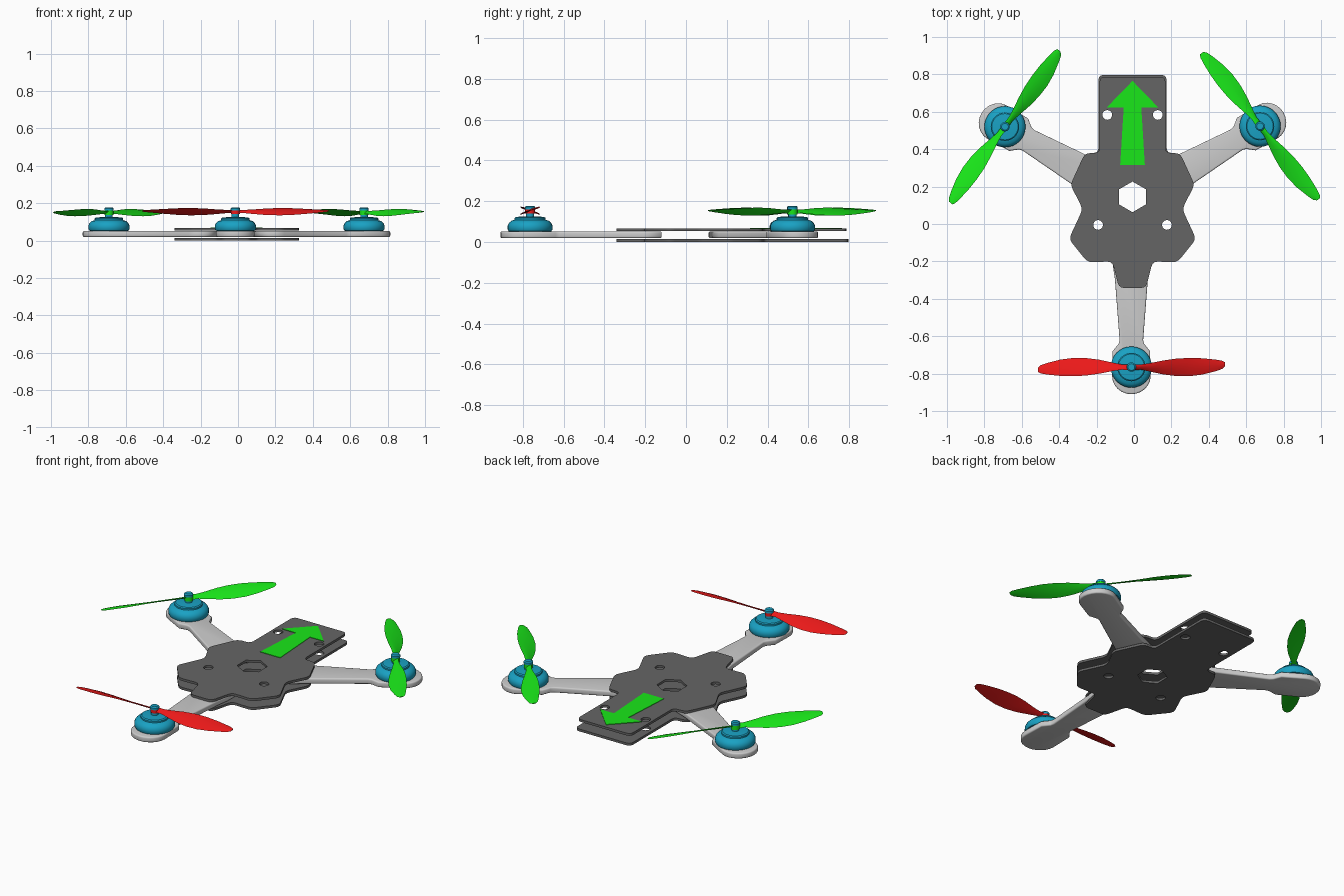
import bpy, bmesh
from math import sin, cos, pi, radians
from mathutils import Vector, Matrix

if "Cube" in bpy.data.objects:
    bpy.data.objects.remove(bpy.data.objects["Cube"])

CX = -0.008


def material(name, rgb):
    m = bpy.data.materials.new(name)
    m.diffuse_color = (*rgb, 1)
    m.use_nodes = True
    m.node_tree.nodes["Principled BSDF"].inputs["Base Color"].default_value = m.diffuse_color
    return m


PLATE = material("dark_grey", (0.13, 0.13, 0.13))
GREEN = material("green", (0.01, 0.8, 0.01))
RED = material("red", (0.85, 0.01, 0.01))
TEAL = material("teal", (0.01, 0.36, 0.55))


def rounded(pts, r):
    # replaces each corner with a short curve
    out = []
    for i, p in enumerate(pts):
        p = Vector(p)
        a, b = Vector(pts[i - 1]) - p, Vector(pts[(i + 1) % len(pts)]) - p
        a = p + a.normalized() * min(r, a.length * 0.45)
        b = p + b.normalized() * min(r, b.length * 0.45)
        for t in (0, 0.33, 0.67, 1):
            out.append(a * (1 - t) ** 2 + p * 2 * t * (1 - t) + b * t * t)
    return out


def circle(x, y, r, n=20, turn=0.0):
    return [(x + r * cos(turn + 2 * pi * i / n), y + r * sin(turn + 2 * pi * i / n)) for i in range(n)]


def slab(name, outlines, z0, z1, mat=None, bevel=0.0):
    # extruded flat outline; further outlines become holes
    cu = bpy.data.curves.new(name, 'CURVE')
    cu.dimensions = '2D'
    cu.fill_mode = 'BOTH'
    cu.extrude = (z1 - z0) / 2 - bevel
    cu.bevel_depth = bevel
    cu.offset = -bevel
    cu.bevel_resolution = 2
    for pts in outlines:
        s = cu.splines.new('POLY')
        s.points.add(len(pts) - 1)
        for sp, p in zip(s.points, pts):
            sp.co = (p[0], p[1], 0, 1)
        s.use_cyclic_u = True
    ob = bpy.data.objects.new(name, cu)
    bpy.context.collection.objects.link(ob)
    ob.location.z = (z0 + z1) / 2
    bpy.ops.object.select_all(action='DESELECT')
    bpy.context.view_layer.objects.active = ob
    ob.select_set(True)
    bpy.ops.object.convert(target='MESH')
    ob = bpy.context.object
    ob.name = name
    bm = bmesh.new()
    bm.from_mesh(ob.data)
    bmesh.ops.remove_doubles(bm, verts=bm.verts, dist=1e-5)
    bmesh.ops.recalc_face_normals(bm, faces=bm.faces)
    bm.to_mesh(ob.data)
    bm.free()
    if mat:
        ob.data.materials.clear()
        ob.data.materials.append(mat)
    return ob


def from_bmesh(name, bm, mat, angle=35):
    bmesh.ops.recalc_face_normals(bm, faces=bm.faces)
    me = bpy.data.meshes.new(name)
    bm.to_mesh(me)
    bm.free()
    me.materials.append(mat)
    ob = bpy.data.objects.new(name, me)
    bpy.context.collection.objects.link(ob)
    bpy.ops.object.select_all(action='DESELECT')
    bpy.context.view_layer.objects.active = ob
    ob.select_set(True)
    bpy.ops.object.shade_smooth_by_angle(angle=radians(angle))
    return ob


def lathe(name, profile, mat, n=32):
    bm = bmesh.new()
    rings = [[bm.verts.new((r * cos(2 * pi * i / n), r * sin(2 * pi * i / n), z)) for i in range(n)]
             for r, z in profile]
    for a, b in zip(rings, rings[1:]):
        for i in range(n):
            j = (i + 1) % n
            bm.faces.new((a[i], a[j], b[j], b[i]))
    bm.faces.new(rings[0])
    bm.faces.new(rings[-1])
    return from_bmesh(name, bm, mat)


# top and bottom frame plates
def plate(name, front, half, z0, z1):
    side = [(half, front), (half, 0.38), (0.255, 0.378), (0.332, 0.21), (0.266, 0.08),
            (0.34, -0.08), (0.24, -0.205), (0.108, -0.2), (0.072, -0.342)]
    pts = [(CX + x, y) for x, y in side] + [(CX - x, y) for x, y in reversed(side)]
    holes = [circle(CX, 0.145, 0.082, 6, pi / 2)]
    for s in (-1, 1):
        holes += [circle(CX + s * 0.135, 0.583, 0.026), circle(CX + s * 0.184, -0.005, 0.026)]
    slab(name, [rounded(pts, 0.028)] + holes, z0, z1, PLATE)


plate("bottom_plate", 0.797, 0.182, 0.0, 0.014)
plate("top_plate", 0.787, 0.176, 0.053, 0.067)

# direction arrow on the top plate
slab("direction_arrow", [[(CX + x, y) for x, y in (
    (-0.066, 0.315), (0.066, 0.315), (0.047, 0.623), (0.138, 0.623),
    (0, 0.765), (-0.138, 0.623), (-0.047, 0.623))]], 0.066, 0.070, GREEN)


# one arm, motor pod at the local origin, pointing along +x
def arm(name, x, y, ang):
    half = [(-0.645, 0.1), (-0.55, 0.1), (-0.47, 0.088), (-0.145, 0.063), (-0.125, 0.068), (-0.085, 0.1)]
    tip = [(0.048 + 0.097 * sin(t * pi / 12), 0.103 * cos(t * pi / 12)) for t in range(13)]
    pts = half + tip + [(u, -v) for u, v in reversed(half)]
    ob = slab(name, [pts], 0.019, 0.052, None, 0.008)
    ob.location.x, ob.location.y = x, y
    ob.rotation_euler.z = ang
    for p in ob.data.polygons:
        p.use_smooth = True


# stations along a blade: radius, trailing edge, leading edge, pitch slope
BLADE = [(0.0, -0.016, 0.016, 0.6), (0.05, -0.014, 0.014, 0.6), (0.1, -0.024, 0.021, 0.55),
         (0.17, -0.039, 0.035, 0.48), (0.24, -0.048, 0.045, 0.42), (0.31, -0.049, 0.049, 0.36),
         (0.38, -0.04, 0.047, 0.3), (0.45, -0.022, 0.04, 0.25), (0.485, -0.01, 0.034, 0.22),
         (0.5, 0.004, 0.026, 0.2)]


# two twisted blades and a hub
def propeller(name, x, y, z, ang, mat):
    bm = bmesh.new()
    for turn in (0, pi):
        rows = []
        for r, lo, hi, k in BLADE:
            row = []
            for t, h in ((0, 0), (0.25, 1), (0.5, 1.3), (0.75, 1), (1, 0), (0.75, -0.6), (0.5, -0.7), (0.25, -0.6)):
                v = lo + (hi - lo) * t
                w = k * v + h * 0.005 * (1 - r)
                row.append(bm.verts.new(Matrix.Rotation(turn, 3, 'Z') @ Vector((r, v, w))))
            rows.append(row)
        for a, b in zip(rows, rows[1:]):
            for i in range(8):
                j = (i + 1) % 8
                bm.faces.new((a[i], a[j], b[j], b[i]))
        bm.faces.new(rows[0])
        bm.faces.new(rows[-1])
    bmesh.ops.create_cone(bm, cap_ends=True, segments=20, radius1=0.024, radius2=0.024,
                          depth=0.028, matrix=Matrix.Translation((0, 0, 0)))
    ob = from_bmesh(name, bm, mat, 50)
    ob.location = (x, y, z)
    ob.rotation_euler.z = ang


MOTOR = [(0.09, 0.05), (0.105, 0.053), (0.11, 0.062), (0.11, 0.08), (0.104, 0.093), (0.092, 0.104),
         (0.076, 0.109), (0.076, 0.118), (0.07, 0.123), (0.045, 0.125), (0.02, 0.126), (0.02, 0.16),
         (0.025, 0.16), (0.025, 0.172), (0.018, 0.178)]

# the three motor units
for tag, x, y, arm_deg, prop_deg, pz, mat in (
        ("left", CX - 0.682, 0.52, 150, 53, 0.15, GREEN),
        ("right", CX + 0.682, 0.523, 30, 127, 0.15, GREEN),
        ("rear", CX - 0.006, -0.765, -90, 0, 0.155, RED)):
    arm(tag + "_arm", x, y, radians(arm_deg))
    lathe(tag + "_motor", MOTOR, TEAL).location = (x, y, 0)
    propeller(tag + "_propeller", x, y, pz, radians(prop_deg), mat)
